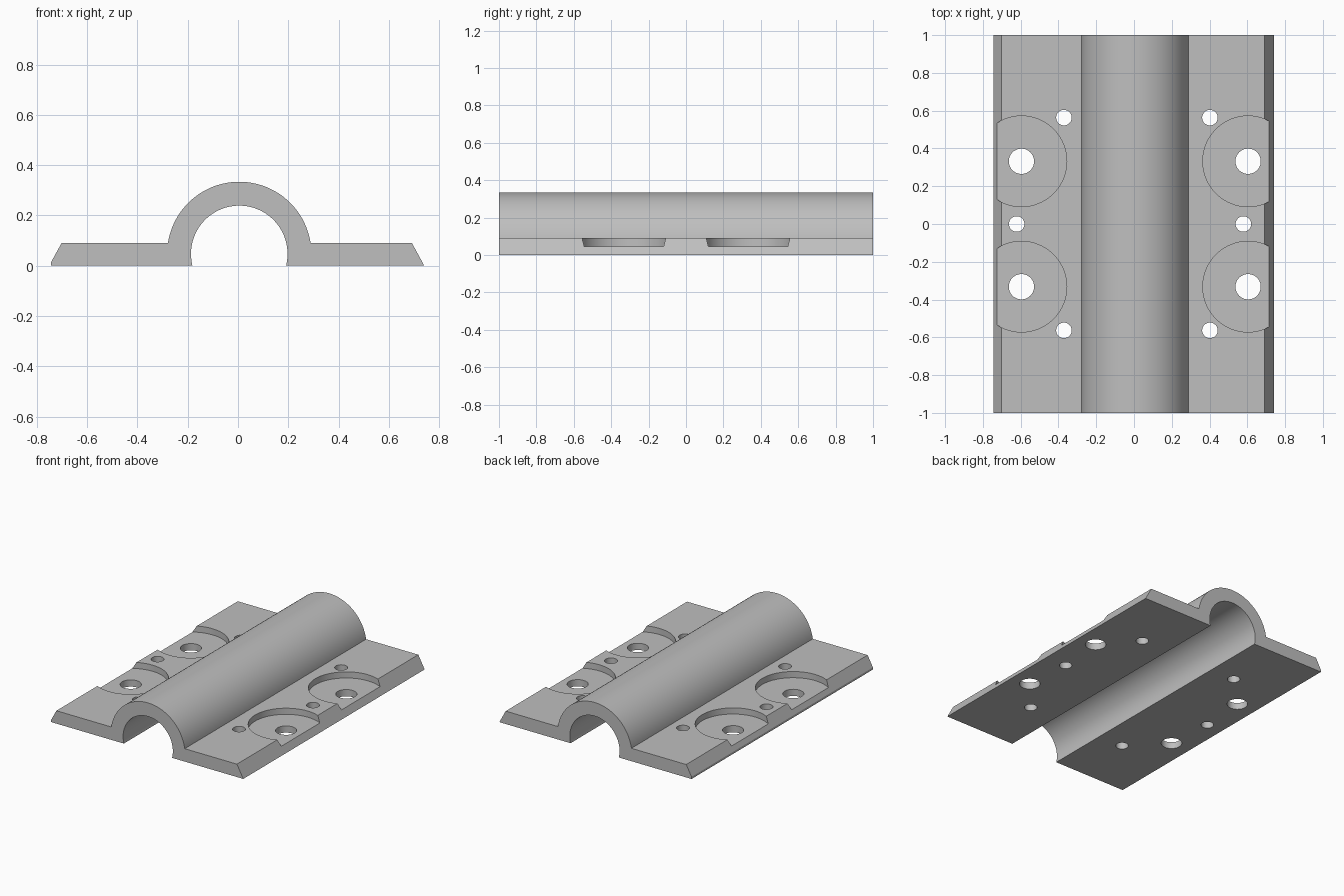
import bpy, bmesh, math
from mathutils import Matrix, Vector

cube = bpy.data.objects.get("Cube")
if cube:
    bpy.data.objects.remove(cube, do_unlink=True)

LENGTH = 2.0
PLATE_H = 0.09
FLOOR_Z = 0.047
ARCH_X, ARCH_Z = 0.005, 0.047
R_OUT, R_IN = 0.287, 0.192

# One grey material
grey = bpy.data.materials.new("plain grey")
grey.use_nodes = True
colour = (0.52, 0.52, 0.52, 1)
grey.diffuse_color = colour
grey.node_tree.nodes["Principled BSDF"].inputs["Base Color"].default_value = colour


def new_object(name, bm):
    bmesh.ops.recalc_face_normals(bm, faces=bm.faces)
    mesh = bpy.data.meshes.new(name)
    bm.to_mesh(mesh)
    bm.free()
    mesh.materials.append(grey)
    obj = bpy.data.objects.new(name, mesh)
    bpy.context.collection.objects.link(obj)
    return obj


def arc(radius, level, steps, reverse=False):
    """Arch points from the left to the right, ending at the given height."""
    low = math.asin((level - ARCH_Z) / radius)
    pts = []
    for i in range(steps + 1):
        a = math.pi - low - (math.pi - 2 * low) * i / steps
        pts.append((ARCH_X + radius * math.cos(a), ARCH_Z + radius * math.sin(a)))
    return pts[::-1] if reverse else pts


# Mounting plate and half-pipe arch as one extruded profile
profile = [(-0.743, 0), (-0.743, 0.015), (-0.702, PLATE_H)]
profile += arc(R_OUT, PLATE_H, 64)
profile += [(0.692, PLATE_H), (0.741, 0)]
profile += arc(R_IN, 0, 64, reverse=True)

bm = bmesh.new()
face = bm.faces.new([bm.verts.new((x, -LENGTH / 2, z)) for x, z in profile])
ext = bmesh.ops.extrude_face_region(bm, geom=[face])
bmesh.ops.translate(bm, vec=Vector((0, LENGTH, 0)),
                    verts=[v for v in ext["geom"] if isinstance(v, bmesh.types.BMVert)])
body = new_object("arched_mounting_plate", bm)


def cut(name, spots, radius, bottom, top=0.2):
    """Cut round vertical pockets out of the plate."""
    bm = bmesh.new()
    for x, y in spots:
        bmesh.ops.create_cone(bm, cap_ends=True, segments=64, radius1=radius,
                              radius2=radius, depth=top - bottom,
                              matrix=Matrix.Translation((x, y, (top + bottom) / 2)))
    cutter = new_object(name, bm)
    cutter.hide_render = True
    mod = body.modifiers.new(name, 'BOOLEAN')
    mod.operation = 'DIFFERENCE'
    mod.solver = 'EXACT'
    mod.object = cutter
    bpy.context.view_layer.objects.active = body
    bpy.ops.object.modifier_apply(modifier=mod.name)
    bpy.data.objects.remove(cutter, do_unlink=True)


# Round recesses, bolt holes through them, and small pin holes
bolts = [(x, y) for x in (-0.596, 0.604) for y in (-0.332, 0.332)]
pins = [(x, y) for x in (-0.371, 0.402) for y in (-0.563, 0.563)]
pins += [(-0.621, 0), (0.579, 0)]
cut("bolt_recesses", bolts, 0.24, FLOOR_Z)
cut("bolt_holes", bolts, 0.067, -0.1)
cut("pin_holes", pins, 0.041, -0.1)

# Smooth curves with sharp edges kept
bpy.ops.object.select_all(action='DESELECT')
body.select_set(True)
bpy.context.view_layer.objects.active = body
bpy.ops.object.shade_smooth_by_angle(angle=math.radians(25))
